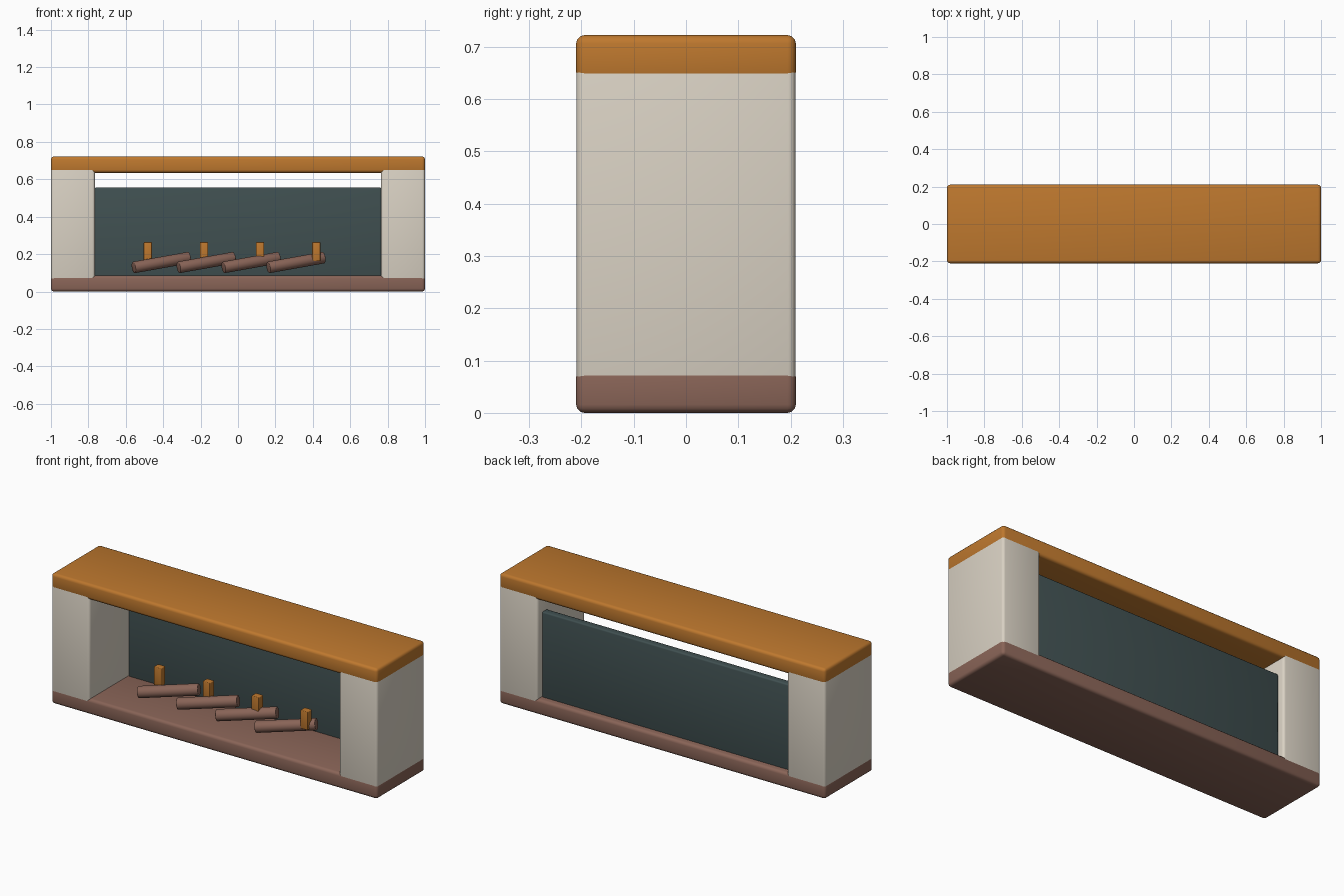
import bpy, math
from mathutils import Euler

if "Cube" in bpy.data.objects:
    bpy.data.objects.remove(bpy.data.objects["Cube"])


def material(name, r, g, b):
    def lin(c):
        c /= 255
        return c / 12.92 if c <= 0.04045 else ((c + 0.055) / 1.055) ** 2.4
    m = bpy.data.materials.new(name)
    m.diffuse_color = (lin(r), lin(g), lin(b), 1)
    m.use_nodes = True
    m.node_tree.nodes["Principled BSDF"].inputs["Base Color"].default_value = m.diffuse_color
    return m


ORANGE = material("orange wood", 190, 120, 46)
CREAM = material("cream stone", 218, 210, 196)
TEAL = material("dark slate", 64, 80, 81)
BROWN = material("brown clay", 137, 100, 87)


def finish(ob, name, mat, bevel=0):
    ob.name = name
    ob.data.materials.append(mat)
    if bevel:
        mod = ob.modifiers.new("bevel", 'BEVEL')
        mod.width = bevel
        mod.segments = 3
        bpy.ops.object.modifier_apply(modifier=mod.name)
    bpy.ops.object.shade_smooth_by_angle(angle=math.radians(35))


def box(name, mat, lo, hi, bevel):
    bpy.ops.mesh.primitive_cube_add(
        size=1, location=[(a + b) / 2 for a, b in zip(lo, hi)])
    ob = bpy.context.object
    ob.scale = [b - a for a, b in zip(lo, hi)]
    bpy.ops.object.transform_apply(location=False, rotation=False, scale=True)
    finish(ob, name, mat, bevel)


# Hearth slab and mantel shelf
box("hearth_base", BROWN, (-1, -0.21, 0), (1, 0.21, 0.085), 0.016)
box("mantel_top", ORANGE, (-1, -0.21, 0.635), (1, 0.21, 0.722), 0.016)

# Side pillars, a hair inside the slabs so faces do not coincide
for side, s in (("left", -1), ("right", 1)):
    x = sorted((s * 0.765, s * 0.9993))
    box(side + "_pillar", CREAM, (x[0], -0.2093, 0.02), (x[1], 0.2093, 0.68), 0.014)

# Back panel, leaving a gap below the mantel
box("back_panel", TEAL, (-0.765, 0.13, 0.075), (0.765, 0.172, 0.557), 0.008)

# Tilted logs and small flame blocks
for i in range(4):
    rot = Euler((0, math.radians(90 - 9.5), math.radians(20)))
    bpy.ops.mesh.primitive_cylinder_add(
        vertices=20, radius=0.031, depth=0.32,
        location=(-0.41 + 0.24 * i, -0.02, 0.155), rotation=rot)
    finish(bpy.context.object, f"log_{i + 1}", BROWN, 0.004)
    x = -0.482 + 0.3 * i
    box(f"flame_{i + 1}", ORANGE, (x - 0.022, -0.02, 0.162),
        (x + 0.022, 0.02, 0.264), 0.004)
